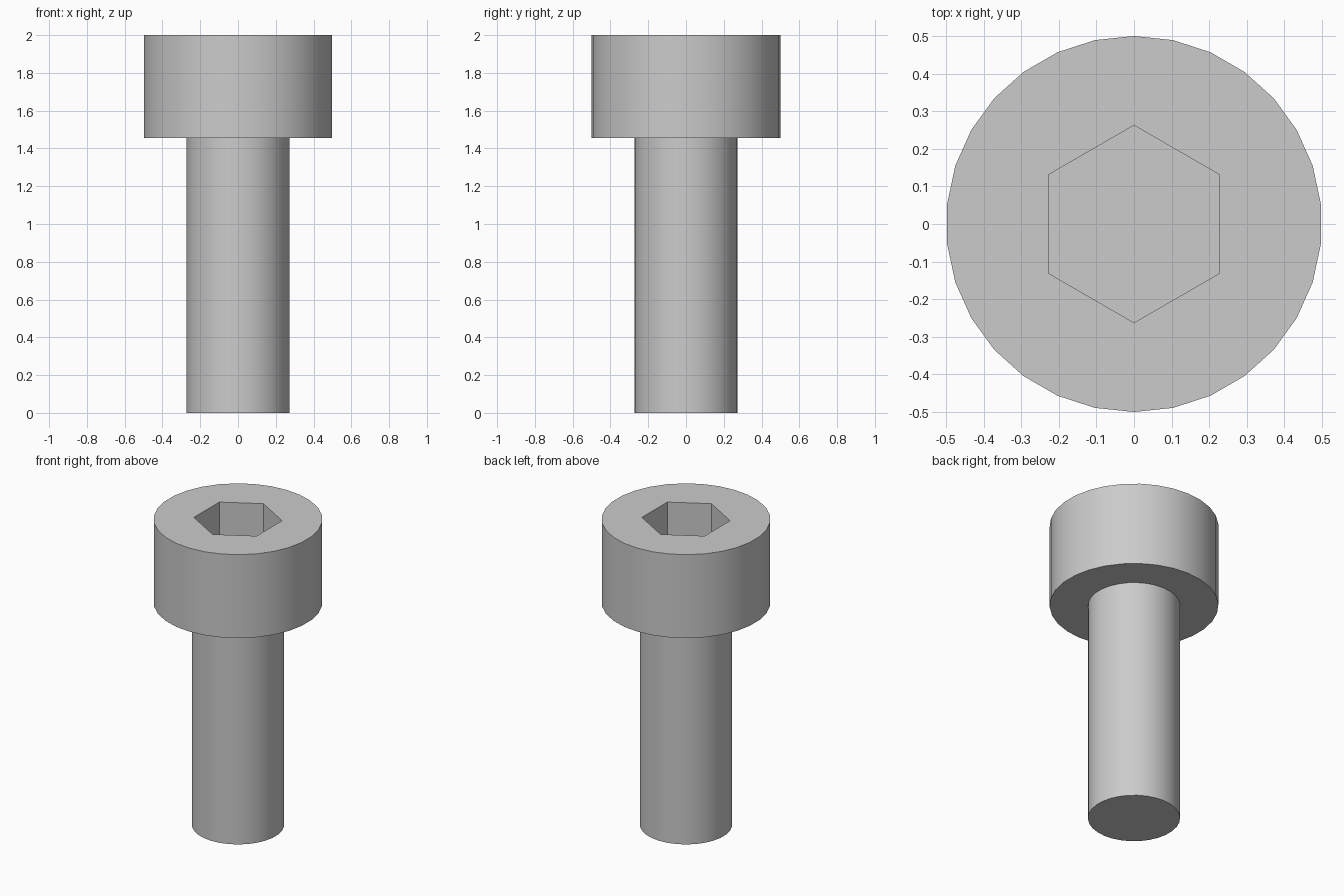
import bpy
import bmesh
import math

cube = bpy.data.objects.get("Cube")
if cube:
    bpy.data.objects.remove(cube, do_unlink=True)

SIDES = 30
HEAD_R, SHAFT_R, SOCKET_R = 0.5, 0.273, 0.2624
TOP, SHOULDER, SOCKET_FLOOR = 2.0, 1.4545, 1.727

steel = bpy.data.materials.new("steel_grey")
steel.use_nodes = True
colour = (0.6, 0.6, 0.6, 1)
steel.diffuse_color = colour
steel.node_tree.nodes["Principled BSDF"].inputs["Base Color"].default_value = colour


def ring(bm, radius, z, sides=SIDES):
    """Ring of vertices with its first corner on +y."""
    angles = [math.tau * i / sides for i in range(sides)]
    return [bm.verts.new((radius * math.sin(a), radius * math.cos(a), z)) for a in angles]


def loop_edges(bm, verts):
    return [bm.edges.get(pair) or bm.edges.new(pair)
            for pair in zip(verts, verts[1:] + verts[:1])]


def wall(bm, lower, upper):
    n = len(lower)
    for i in range(n):
        j = (i + 1) % n
        bm.faces.new((lower[i], lower[j], upper[j], upper[i]))


def annulus(bm, outer, inner):
    edges = loop_edges(bm, outer) + loop_edges(bm, inner)
    bmesh.ops.triangle_fill(bm, use_beauty=True, use_dissolve=False, edges=edges)


bm = bmesh.new()

# Shaft with closed end
shaft_end = ring(bm, SHAFT_R, 0)
shaft_top = ring(bm, SHAFT_R, SHOULDER)
bm.faces.new(shaft_end)
wall(bm, shaft_end, shaft_top)

# Cylindrical head with flat shoulder underneath
head_low = ring(bm, HEAD_R, SHOULDER)
head_top = ring(bm, HEAD_R, TOP)
wall(bm, shaft_top, head_low)
wall(bm, head_low, head_top)

# Hexagonal socket sunk into the head
socket_rim = ring(bm, SOCKET_R, TOP, 6)
socket_floor = ring(bm, SOCKET_R, SOCKET_FLOOR, 6)
annulus(bm, head_top, socket_rim)
wall(bm, socket_rim, socket_floor)
bm.faces.new(socket_floor)

bmesh.ops.recalc_face_normals(bm, faces=bm.faces[:])
mesh = bpy.data.meshes.new("socket_head_bolt")
bm.to_mesh(mesh)
bm.free()
mesh.materials.append(steel)

bolt = bpy.data.objects.new("socket_head_bolt", mesh)
bpy.context.collection.objects.link(bolt)

# Smooth round walls, crisp rims and socket corners
bpy.ops.object.select_all(action="DESELECT")
bolt.select_set(True)
bpy.context.view_layer.objects.active = bolt
bpy.ops.object.shade_smooth_by_angle(angle=math.radians(30))
